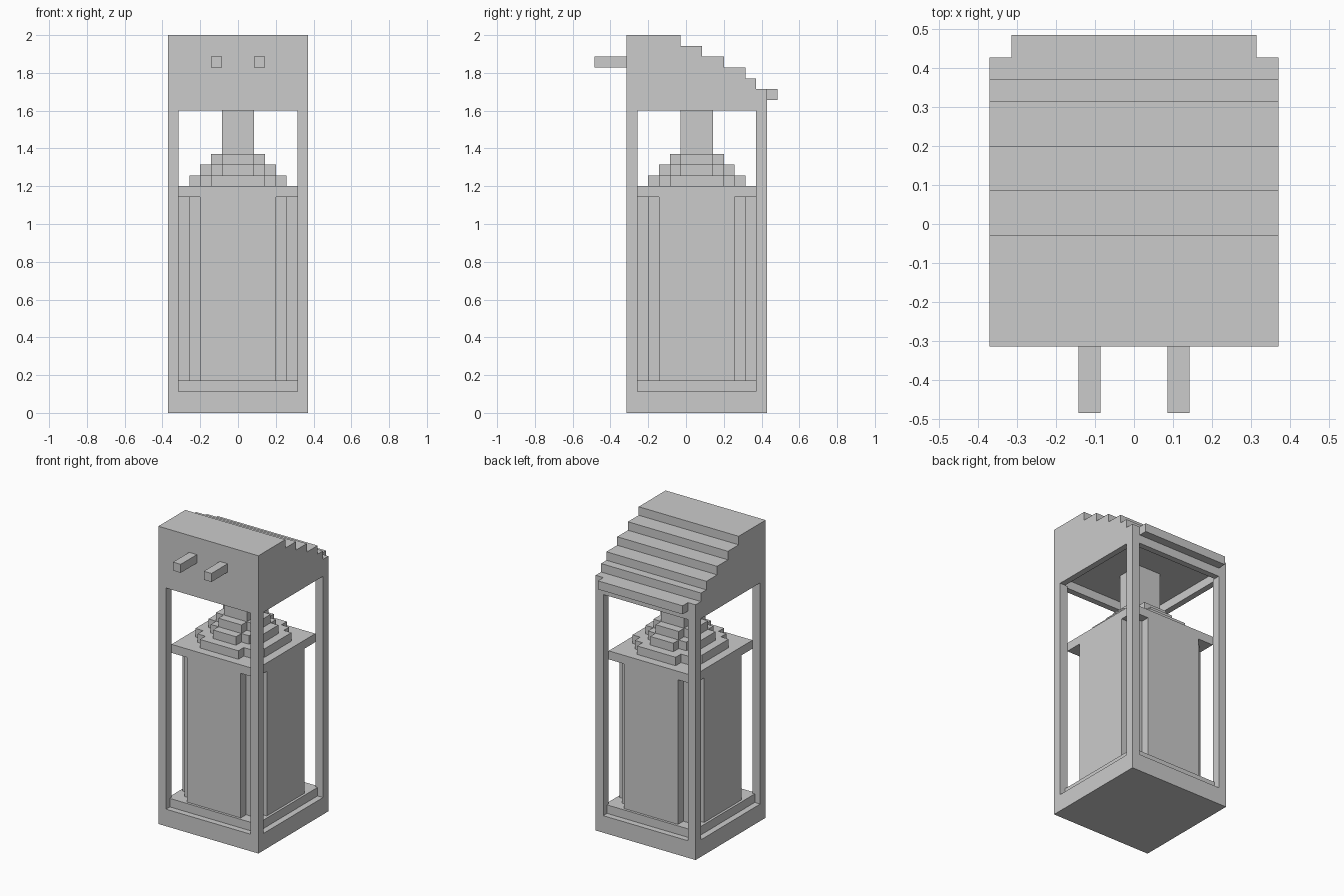
import bpy, bmesh
from mathutils import Vector

if "Cube" in bpy.data.objects:
    bpy.data.objects.remove(bpy.data.objects["Cube"])

V = 2 / 35   # one block unit
CY = 1       # body centre along y, in blocks


def prism(name, pts, lo, hi, axis='z', step_face=None):
    """Extrude a closed outline; optionally inset and raise/recess one face.
    axis z: pts are (x, y about the body centre); axis x: pts are (y, z).
    step_face = (normal sign along z, depth)."""
    bm = bmesh.new()
    if axis == 'z':
        vs = [bm.verts.new((x, y + CY, lo)) for x, y in pts]
        push = Vector((0, 0, hi - lo))
    else:
        vs = [bm.verts.new((lo, y, z)) for y, z in pts]
        push = Vector((hi - lo, 0, 0))
    face = bm.faces.new(vs)
    ext = bmesh.ops.extrude_face_region(bm, geom=[face], use_keep_orig=True)
    bmesh.ops.translate(bm, vec=push, verts=[g for g in ext['geom'] if isinstance(g, bmesh.types.BMVert)])
    bmesh.ops.recalc_face_normals(bm, faces=bm.faces[:])
    if step_face:
        sign, depth = step_face
        target = max((f for f in bm.faces if f.normal.z * sign > 0.9), key=lambda f: f.calc_area())
        # collar stays flat, then the inner panel moves straight
        bmesh.ops.inset_individual(bm, faces=[target], thickness=1, depth=0)
        top = bmesh.ops.extrude_discrete_faces(bm, faces=[target])['faces'][0]
        bmesh.ops.translate(bm, vec=(0, 0, sign * depth), verts=top.verts[:])
    bmesh.ops.scale(bm, vec=(V, V, V), verts=bm.verts[:])
    me = bpy.data.meshes.new(name)
    bm.to_mesh(me)
    bm.free()
    ob = bpy.data.objects.new(name, me)
    bpy.context.collection.objects.link(ob)
    return ob


def rect(x0, x1, y0, y1):
    return [(x0, y0), (x1, y0), (x1, y1), (x0, y1)]


def square(h):
    return rect(-h, h, -h, h)


def stepped_disc(a, b):
    """Blocky circle: outer half-size a, flat-side half-width b."""
    quad = []
    for i in range(int(a - b)):
        quad += [(a - i, b + i), (a - i - 1, b + i)]
    quad.append((b, a))
    out = []
    for _ in range(4):
        out += quad
        quad = [(-y, x) for x, y in quad]
    return out


# base with raised inner floor
prism("base", square(6.5), 0, 2, step_face=(1, 1))

# corner posts
for sx in (-1, 1):
    for sy in (-1, 1):
        x, y = 6 * sx, 6 * sy
        prism("corner_post", rect(x - .5, x + .5, y - .5, y + .5), 2, 28)

# round tank, its lid, and tapering shoulders up to the neck
prism("tank", stepped_disc(5.5, 3.5), 3, 20)
prism("tank_lid", square(5.5), 20, 21)
for i, (a, b) in enumerate([(4.5, 2.5), (3.5, 1.5), (2.5, 1.5)]):
    prism("shoulder_step", stepped_disc(a, b), 21 + i, 22 + i)
prism("neck", square(1.5), 24, 29)

# roof block with stepped back slope and recessed underside
profile = [(-5.5, 28), (-5.5, 35)]
ends = [-0.5, 1.5, 3.5, 5.5, 6.5, 7.5]
for i, y in enumerate(ends):
    profile += [(y, 35 - i), (y, 34 - i)]
profile[-1] = (7.5, 28)
prism("roof", profile, -6.5, 6.5, axis='x', step_face=(-1, -1))

# rear eave
prism("rear_eave", rect(-5.5, 5.5, 6.5, 7.5), 29, 30)

# front pegs
for s in (-1, 1):
    prism("front_peg", rect(2 * s - .5, 2 * s + .5, -9.5, -6.5), 32, 33)
